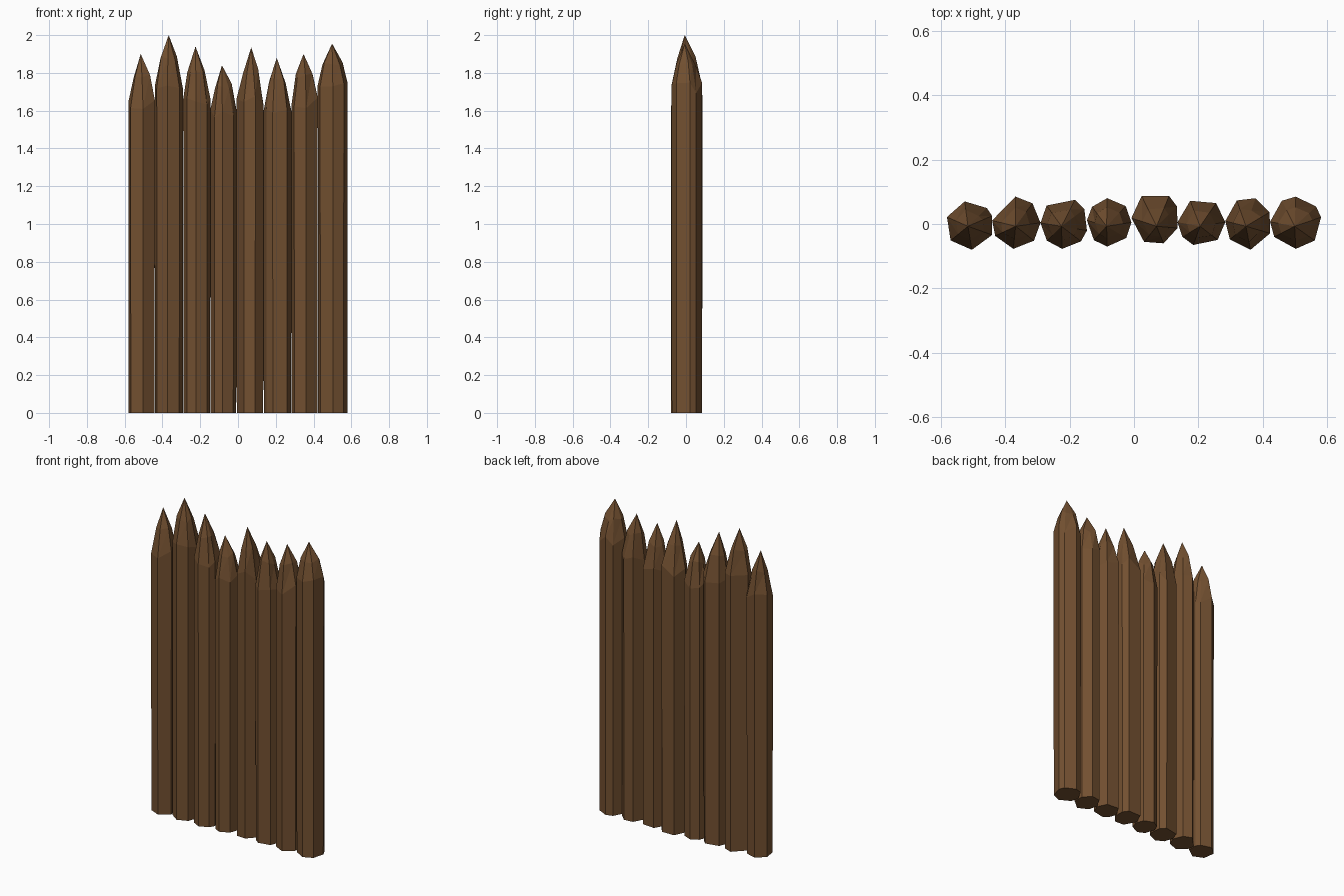
import bpy, bmesh, random
from math import radians, cos, sin
from mathutils import Vector

if "Cube" in bpy.data.objects:
    bpy.data.objects.remove(bpy.data.objects["Cube"])

random.seed(4)
wood = bpy.data.materials.new("brown wood")
wood.diffuse_color = (0.17, 0.08, 0.03, 1)
wood.use_nodes = True
wood.node_tree.nodes["Principled BSDF"].inputs["Base Color"].default_value = wood.diffuse_color

# x min, x max, y min, y max, shoulder height, tip height, tip x
STAKES = [
    (-0.58, -0.44, -0.08, 0.07, 1.63, 1.90, -0.515),
    (-0.44, -0.29, -0.077, 0.085, 1.71, 2.00, -0.367),
    (-0.29, -0.146, -0.077, 0.075, 1.66, 1.94, -0.225),
    (-0.146, -0.008, -0.07, 0.08, 1.59, 1.84, -0.085),
    (-0.008, 0.135, -0.06, 0.087, 1.65, 1.935, 0.07),
    (0.135, 0.283, -0.065, 0.072, 1.61, 1.88, 0.205),
    (0.283, 0.422, -0.08, 0.08, 1.64, 1.90, 0.347),
    (0.422, 0.58, -0.077, 0.085, 1.72, 1.955, 0.498),
]
# Corner directions of each rough-hewn cross-section, in degrees
CORNERS = [
    (-142, -85, -23, 23, 45, 102, 160),
    (-150, -97, -43, 0, 48, 92, 175),
    (-137, -95, -45, -17, 32, 63, 138, 180),
    (-133, -95, -40, 0, 42, 95, 140, 175),
    (-118, -70, -22, 25, 55, 125, 180),
    (-143, -110, -47, 0, 52, 118, 180),
    (-143, -85, -22, 25, 72, 120, 175),
    (-147, -90, -43, 12, 38, 90, 123, 178),
]


def fit(values, low, high):
    a, b = min(values), max(values)
    return [low + (v - a) / (b - a) * (high - low) for v in values]


def stake(number, row, corners):
    x0, x1, y0, y1, shoulder, top, tip_x = row
    xs = fit([cos(radians(a)) for a in corners], x0, x1)
    ys = fit([sin(radians(a)) for a in corners], y0, y1)
    mid = Vector(((x0 + x1) / 2, (y0 + y1) / 2))
    tip = Vector((tip_x, -0.007))
    count = len(corners)
    bm = bmesh.new()
    base, neck, point = [], [], []
    for x, y in zip(xs, ys):
        p = Vector((x, y))
        b = mid + (p - mid) * 0.98
        base.append(bm.verts.new((b.x, b.y, 0)))
        neck.append(bm.verts.new((x, y, shoulder + random.uniform(-0.03, 0.03))))
        # slightly bulging carved point
        q = tip + (p - tip) * random.uniform(0.55, 0.68)
        point.append(bm.verts.new((q.x, q.y, shoulder + (top - shoulder) * random.uniform(0.5, 0.62))))
    apex = bm.verts.new((tip.x, tip.y, top))
    bm.faces.new(base[::-1])
    for i in range(count):
        j = (i + 1) % count
        bm.faces.new((base[i], base[j], neck[j], neck[i]))
        bm.faces.new((neck[i], neck[j], point[j]))
        bm.faces.new((neck[i], point[j], point[i]))
        bm.faces.new((point[i], point[j], apex))
    bmesh.ops.recalc_face_normals(bm, faces=bm.faces)
    mesh = bpy.data.meshes.new(f"stake_{number}")
    bm.to_mesh(mesh)
    bm.free()
    mesh.materials.append(wood)
    bpy.context.collection.objects.link(bpy.data.objects.new(f"stake_{number}", mesh))


# Row of sharpened palisade stakes
for n, (row, corners) in enumerate(zip(STAKES, CORNERS), 1):
    stake(n, row, corners)
